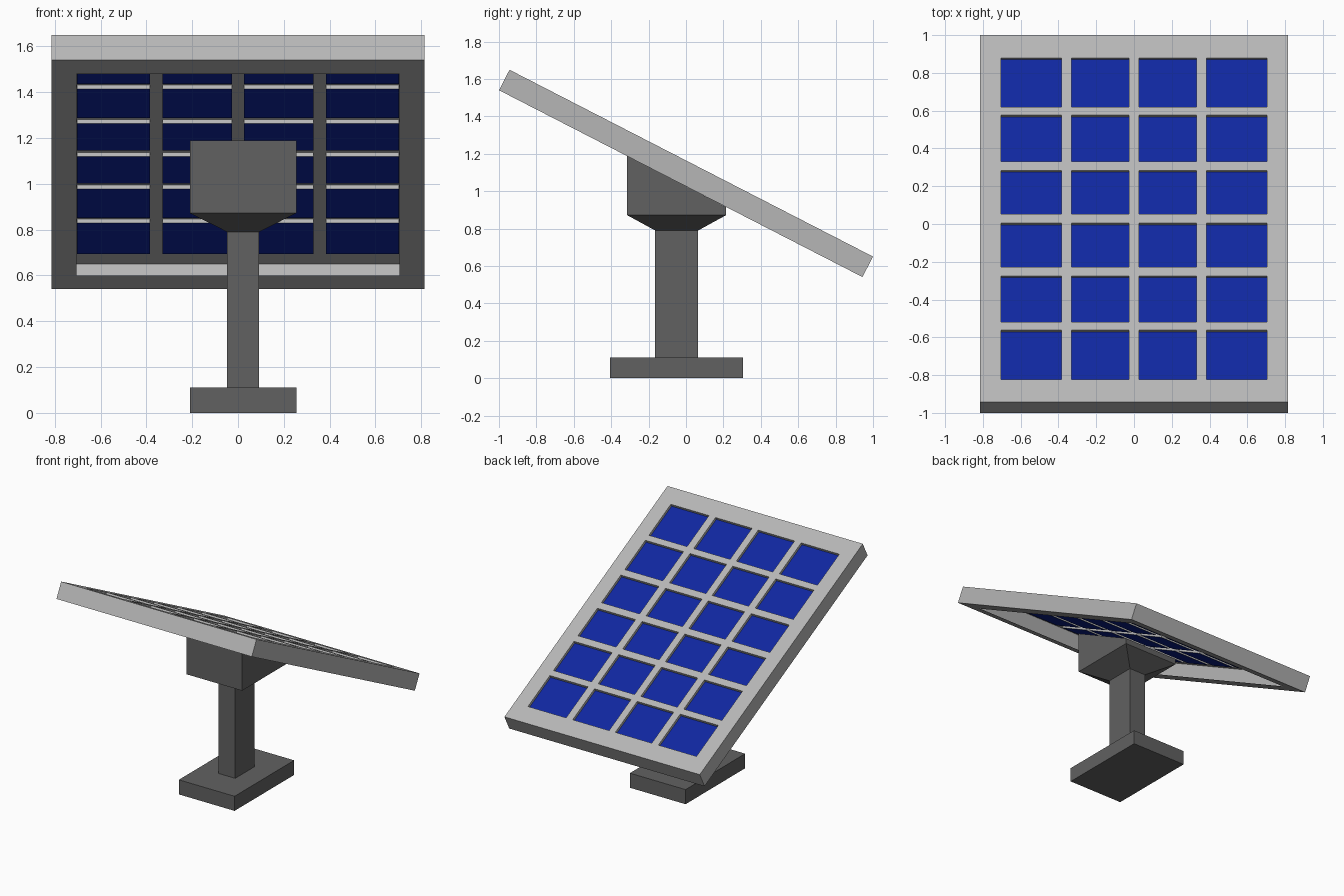
import bpy, bmesh, math
from mathutils import Matrix

if "Cube" in bpy.data.objects:
    bpy.data.objects.remove(bpy.data.objects["Cube"])


def material(name, rgb):
    m = bpy.data.materials.new(name)
    m.diffuse_color = (*rgb, 1)
    m.use_nodes = True
    m.node_tree.nodes["Principled BSDF"].inputs["Base Color"].default_value = m.diffuse_color
    return m


FRAME = material("light grey frame", (0.47, 0.47, 0.47))
STAND = material("dark grey stand", (0.12, 0.12, 0.12))
CELL = material("deep blue cell", (0.005, 0.02, 0.35))


def make_object(name, bm, mat):
    bmesh.ops.remove_doubles(bm, verts=bm.verts, dist=1e-5)
    me = bpy.data.meshes.new(name)
    bm.to_mesh(me)
    bm.free()
    me.materials.append(mat)
    ob = bpy.data.objects.new(name, me)
    bpy.context.collection.objects.link(ob)
    return ob


def quad(bm, *pts):
    bm.faces.new([bm.verts.new(p) for p in pts])


def flat(bm, x0, x1, u0, u1, w, up=True):
    pts = [(x0, u0, w), (x1, u0, w), (x1, u1, w), (x0, u1, w)]
    quad(bm, *(pts if up else pts[::-1]))


def walls(bm, x0, x1, u0, u1, low, high, outward=True):
    c = [(x0, u0), (x1, u0), (x1, u1), (x0, u1)]
    for a, b in zip(c, c[1:] + c[:1]):
        pts = [(*a, low), (*b, low), (*b, high), (*a, high)]
        quad(bm, *(pts if outward else pts[::-1]))


# Tilted panel: hollow frame, open below, with sunken cell pockets on top
HX, HU, HW, DEPTH = 0.815, 1.0925, 0.0615, 0.02
half_x = [0.026, 0.33, 0.385, 0.703, HX]
half_u = [0.027, 0.287, 0.340, 0.616, 0.664, 0.957, HU]
xs = [-v for v in reversed(half_x)] + half_x
us = [-v for v in reversed(half_u)] + half_u

frame, cells = bmesh.new(), bmesh.new()
for i, (x0, x1) in enumerate(zip(xs, xs[1:])):
    for j, (u0, u1) in enumerate(zip(us, us[1:])):
        if i % 2 == 1 and j % 2 == 1:
            walls(frame, x0, x1, u0, u1, HW - DEPTH, HW, outward=False)
            flat(cells, x0, x1, u0, u1, HW - DEPTH)
        else:
            flat(frame, x0, x1, u0, u1, HW)
walls(frame, -HX, HX, -HU, HU, -HW, HW)

# Underside rim around the opening
OX, OU = 0.705, 0.962
for x0, x1, u0, u1 in ((-HX, HX, -HU, -OU), (-HX, HX, OU, HU),
                       (-HX, -OX, -OU, OU), (OX, HX, -OU, OU)):
    flat(frame, x0, x1, u0, u1, -HW, up=False)

tilt = Matrix.Translation((0, 0, 1.095)) @ Matrix.Rotation(math.radians(-27.2), 4, 'X')
make_object("panel_frame", frame, FRAME).matrix_world = tilt
make_object("solar_cells", cells, CELL).matrix_world = tilt


# Stand parts: stacked rectangles (x0, x1, y0, y1, z at y0, z at y1)
def loft(name, sections):
    bm = bmesh.new()
    rings = []
    for x0, x1, y0, y1, za, zb in sections:
        rings.append([bm.verts.new(p) for p in
                      ((x0, y0, za), (x1, y0, za), (x1, y1, zb), (x0, y1, zb))])
    for lo, hi in zip(rings, rings[1:]):
        for k in range(4):
            n = (k + 1) % 4
            bm.faces.new((lo[k], lo[n], hi[n], hi[k]))
    bm.faces.new(rings[0][::-1])
    bm.faces.new(rings[-1])
    return make_object(name, bm, STAND)


BASE = (-0.21, 0.255, -0.405, 0.305)
POST = (-0.048, 0.092, -0.165, 0.065)
HEAD = (-0.21, 0.255, -0.315, 0.215)
loft("base_plate", [(*BASE, 0, 0), (*BASE, 0.11, 0.11)])
loft("post", [(*POST, 0.11, 0.11), (*POST, 0.79, 0.79)])
loft("mounting_head", [(*POST, 0.79, 0.79), (*HEAD, 0.872, 0.872),
                       (*HEAD, 1.188, 0.915)])
